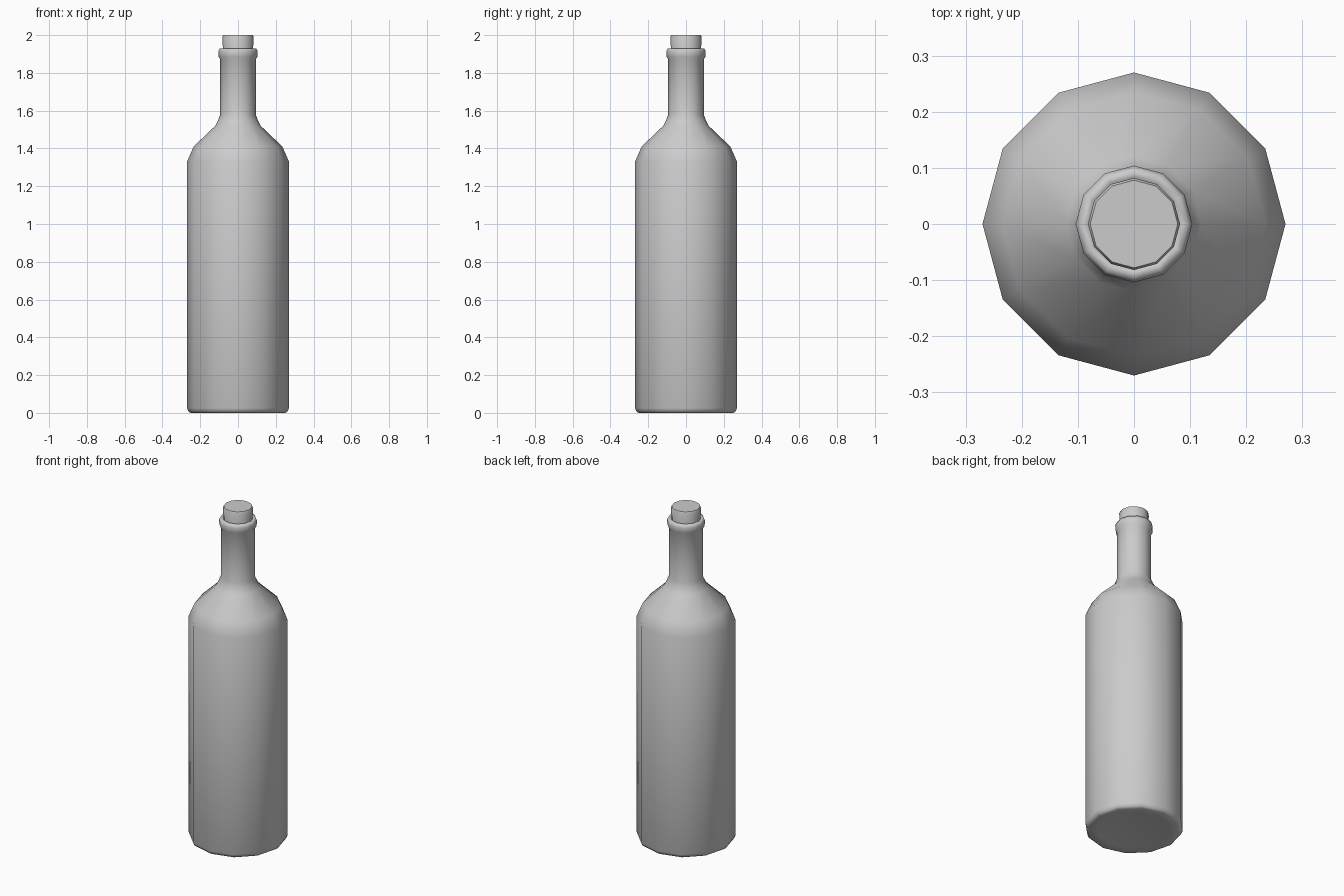
import bpy, bmesh
from math import cos, sin, pi

SIDES = 12

cube = bpy.data.objects.get("Cube")
if cube:
    bpy.data.objects.remove(cube, do_unlink=True)

grey = bpy.data.materials.new("plain_grey")
grey.use_nodes = True
colour = (0.6, 0.6, 0.6, 1)
grey.diffuse_color = colour
grey.node_tree.nodes["Principled BSDF"].inputs["Base Color"].default_value = colour


def lathe(name, profile, angle):
    """Turn a bottom-to-top (radius, height) profile; radius 0 makes a pole."""
    bm = bmesh.new()
    rings = []
    for r, z in profile:
        count = SIDES if r else 1
        rings.append([bm.verts.new((r * cos(2 * pi * i / SIDES),
                                    r * sin(2 * pi * i / SIDES), z))
                      for i in range(count)])
    for low, high in zip(rings, rings[1:]):
        for i in range(SIDES):
            j = (i + 1) % SIDES
            corners = [low[i % len(low)], low[j % len(low)],
                       high[j % len(high)], high[i % len(high)]]
            bm.faces.new(list(dict.fromkeys(corners)))
    bmesh.ops.recalc_face_normals(bm, faces=bm.faces)
    mesh = bpy.data.meshes.new(name)
    bm.to_mesh(mesh)
    bm.free()
    mesh.materials.append(grey)
    obj = bpy.data.objects.new(name, mesh)
    bpy.context.collection.objects.link(obj)
    bpy.ops.object.select_all(action="DESELECT")
    obj.select_set(True)
    bpy.context.view_layer.objects.active = obj
    bpy.ops.object.shade_smooth_by_angle(angle=angle)


# Bottle: base, body, shoulder, neck and rolled lip
lathe("bottle", [
    (0, 0.02), (0.2, 0.005), (0.25, 0), (0.262, 0.007), (0.27, 0.025),
    (0.27, 1.33), (0.235, 1.41), (0.12, 1.52), (0.105, 1.55), (0.094, 1.58),
    (0.094, 1.87), (0.102, 1.885), (0.104, 1.915), (0.097, 1.93),
    (0.083, 1.93), (0.077, 1.92), (0, 1.92),
], pi)

# Cork standing in the neck
lathe("cork", [
    (0, 1.88), (0.079, 1.88), (0.082, 1.992), (0.078, 2), (0, 2),
], pi / 4)
